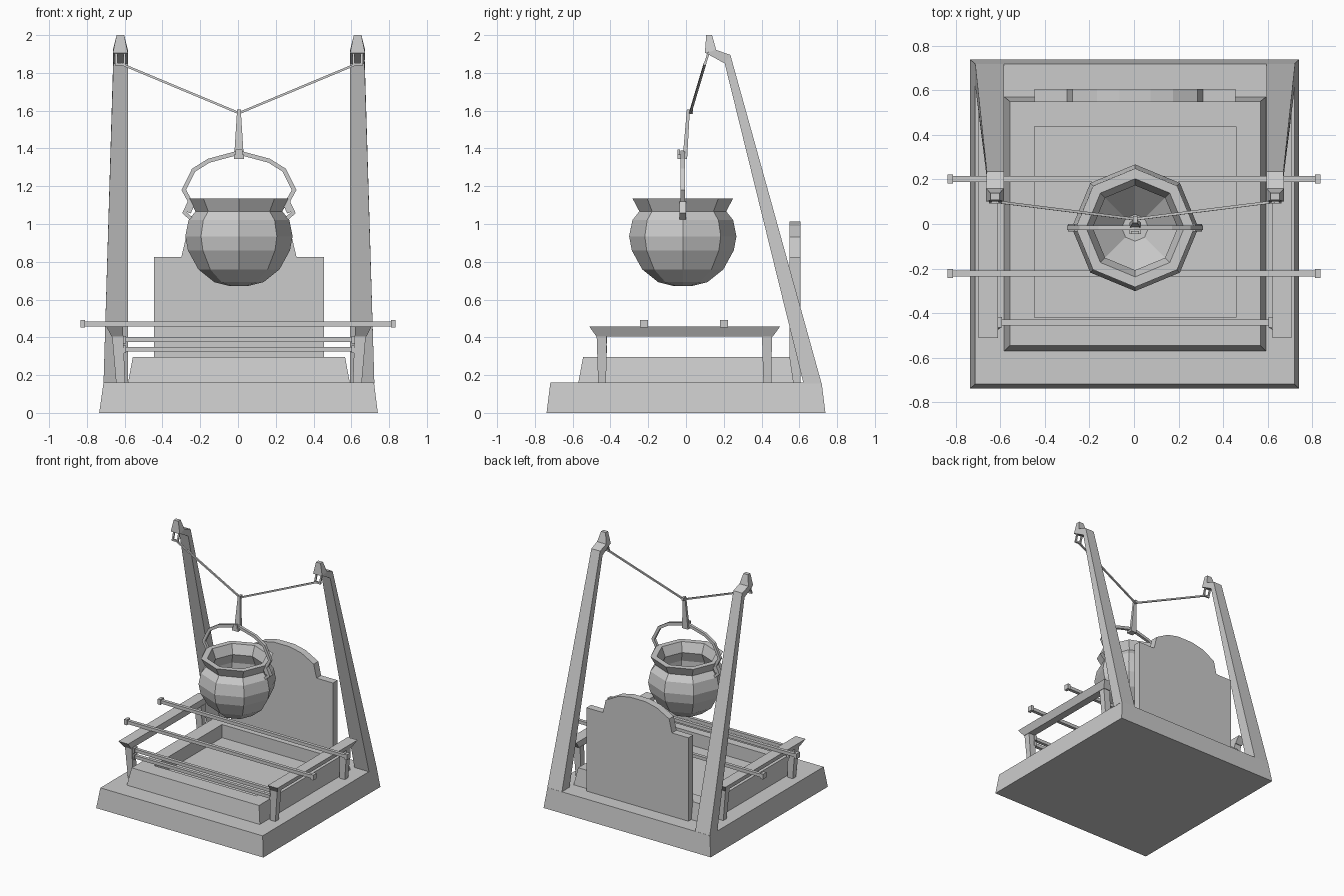
import bpy, bmesh
from math import cos, sin, pi
from mathutils import Vector

CX = 0.005  # shared centre line of the structure


def loft(name, loops):
    """Skin equal-sized point loops and cap both ends."""
    bm = bmesh.new()
    rings = [[bm.verts.new(p) for p in lp] for lp in loops]
    n = len(rings[0])
    for a, b in zip(rings, rings[1:]):
        for i in range(n):
            j = (i + 1) % n
            bm.faces.new((a[i], a[j], b[j], b[i]))
    bm.faces.new(rings[0][::-1])
    bm.faces.new(rings[-1])
    bmesh.ops.recalc_face_normals(bm, faces=bm.faces)
    me = bpy.data.meshes.new(name)
    bm.to_mesh(me)
    bm.free()
    ob = bpy.data.objects.new(name, me)
    bpy.context.collection.objects.link(ob)
    return ob


def rect(x0, x1, y0, y1, z):
    return [(x0, y0, z), (x1, y0, z), (x1, y1, z), (x0, y1, z)]


def box(name, x0, x1, y0, y1, z0, z1):
    return loft(name, [rect(x0, x1, y0, y1, z0), rect(x0, x1, y0, y1, z1)])


def bar(name, path, w, d):
    """Square bar along a path; w across the path, d roughly along y."""
    pts = [Vector(p) for p in path]
    loops = []
    for i, p in enumerate(pts):
        a = (p - pts[i - 1]).normalized() if i else None
        b = (pts[i + 1] - p).normalized() if i < len(pts) - 1 else None
        t = ((a or b) + (b or a)).normalized()
        k = 1 / max(0.5, t.dot(a or b))
        ref = Vector((0, 1, 0)) if abs(t.y) < 0.9 else Vector((1, 0, 0))
        u = t.cross(ref).normalized()
        v = u.cross(t)
        u, v = u * w / 2 * k, v * d / 2
        loops.append([p + u + v, p - u + v, p - u - v, p + u - v])
    return loft(name, loops)


# Base plinth
loft("base", [rect(-.735, .74, -.738, .738, 0), rect(-.712, .72, -.718, .718, .16)])

# Fire pit with a sunken floor
loft("fire_pit", [rect(-.582, .592, -.57, .57, .16), rect(-.557, .567, -.545, .55, .295),
                  rect(-.447, .457, -.42, .437, .295), rect(-.447, .457, -.42, .437, .19)])

# Back slab with arched crest
half = [(.45, .155), (.45, .825), (.305, .825), (.28, .93), (.17, .99), (.07, 1.012)]
outline = half + [(-x, z) for x, z in reversed(half)]
loft("back_slab", [[(CX + x, y, z) for x, z in outline] for y in (.547, .605)])

# Pot: octagonal outside, thick flared rim, hollow inside
profile = [(.05, .672), (.13, .692), (.215, .76), (.27, .86), (.284, .935), (.267, 1.02),
           (.23, 1.067), (.266, 1.135), (.22, 1.135), (.19, 1.06), (.225, .98),
           (.225, .87), (.06, .71)]
loft("pot", [[(CX + r * cos(k * pi / 4), -.017 + r * sin(k * pi / 4), z) for k in range(8)]
             for r, z in profile])

# Pot handle
hh = [(.265, 1.06), (.248, 1.10), (.292, 1.18), (.24, 1.285), (.16, 1.335), (0, 1.378)]
bar("pot_handle", [(CX - x, -.017, z) for x, z in hh] +
    [(CX + x, -.017, z) for x, z in hh[-2::-1]], .022, .022)

# Hanging hook: tapered shank and upturned tip
loft("hook_shank", [rect(CX - .026, CX + .026, -.018, .006, 1.345),
                    rect(CX - .010, CX + .010, .004, .02, 1.6)])
box("hook_foot", CX - .026, CX + .026, -.045, .006, 1.345, 1.368)
box("hook_tip", CX - .018, CX + .018, -.045, -.031, 1.36, 1.395)
box("hook_eye", CX - .01, CX + .01, .004, .036, 1.582, 1.606)

for s, side in ((-1, "left"), (1, "right")):
    X = lambda x: CX + s * x

    # Leaning post, tapering upward
    loft(side + "_post", [
        [(X(.588), .622, .155), (X(.717), .622, .155), (X(.717), .718, .155), (X(.588), .718, .155)],
        [(X(.588), .205, 1.85), (X(.665), .205, 1.85), (X(.665), .235, 1.895), (X(.588), .235, 1.895)]])

    # Post head: arm reaching forward, then a tapered cap
    loft(side + "_post_arm", [
        [(X(.588), .205, 1.85), (X(.665), .205, 1.85), (X(.665), .235, 1.895), (X(.588), .235, 1.895)],
        [(X(.588), .105, 1.905), (X(.668), .105, 1.905), (X(.668), .158, 1.922), (X(.588), .158, 1.922)]])
    loft(side + "_post_cap", [
        [(X(.588), .10, 1.905), (X(.668), .10, 1.905), (X(.668), .16, 1.92), (X(.588), .16, 1.92)],
        [(X(.608), .107, 2), (X(.648), .107, 2), (X(.648), .138, 2), (X(.608), .138, 2)]])

    # Link under the head and the rope to the hook
    for dx in (-.022, .022):
        bar(side + "_link_side", [(X(.628 + dx), .122, 1.915), (X(.628 + dx), .10, 1.845)], .012, .012)
    box(side + "_link_bottom", X(.60), X(.656), .093, .107, 1.838, 1.852)
    bar(side + "_rope", [(X(.625), .10, 1.848), (X(0), .022, 1.587)], .012, .012)

    # Pot ears
    bar(side + "_ear", [(X(.255), -.017, 1.03), (X(.288), -.017, 1.06), (X(.262), -.017, 1.115)], .02, .034)

    # Side rail with flared profile, on two tapered legs
    loft(side + "_rail", [rect(X(.615), X(.675), -.475, .46, .405),
                          rect(X(.615), X(.702), -.512, .498, .457)])
    for y in (-.445, .43):
        loft(side + "_leg", [rect(X(.603), X(.65), y - .02, y + .022, .155),
                             rect(X(.612), X(.672), y - .028, y + .025, .41)])
    for z in (.337, .388):
        box(side + "_front_bar_collar", X(.597), X(.622), -.463, -.418, z - .02, z + .02)

# Front bars between the legs
for z in (.337, .388):
    box("front_bar", -.60, .61, -.454, -.428, z - .013, z + .013)

# Two spit poles with square end caps
for y in (-.222, .202):
    box("spit_pole", -.825, .825, y - .013, y + .013, .458, .484)
    for x in (-.823, .823):
        box("spit_cap", x - .012, x + .012, y - .021, y + .021, .451, .493)
